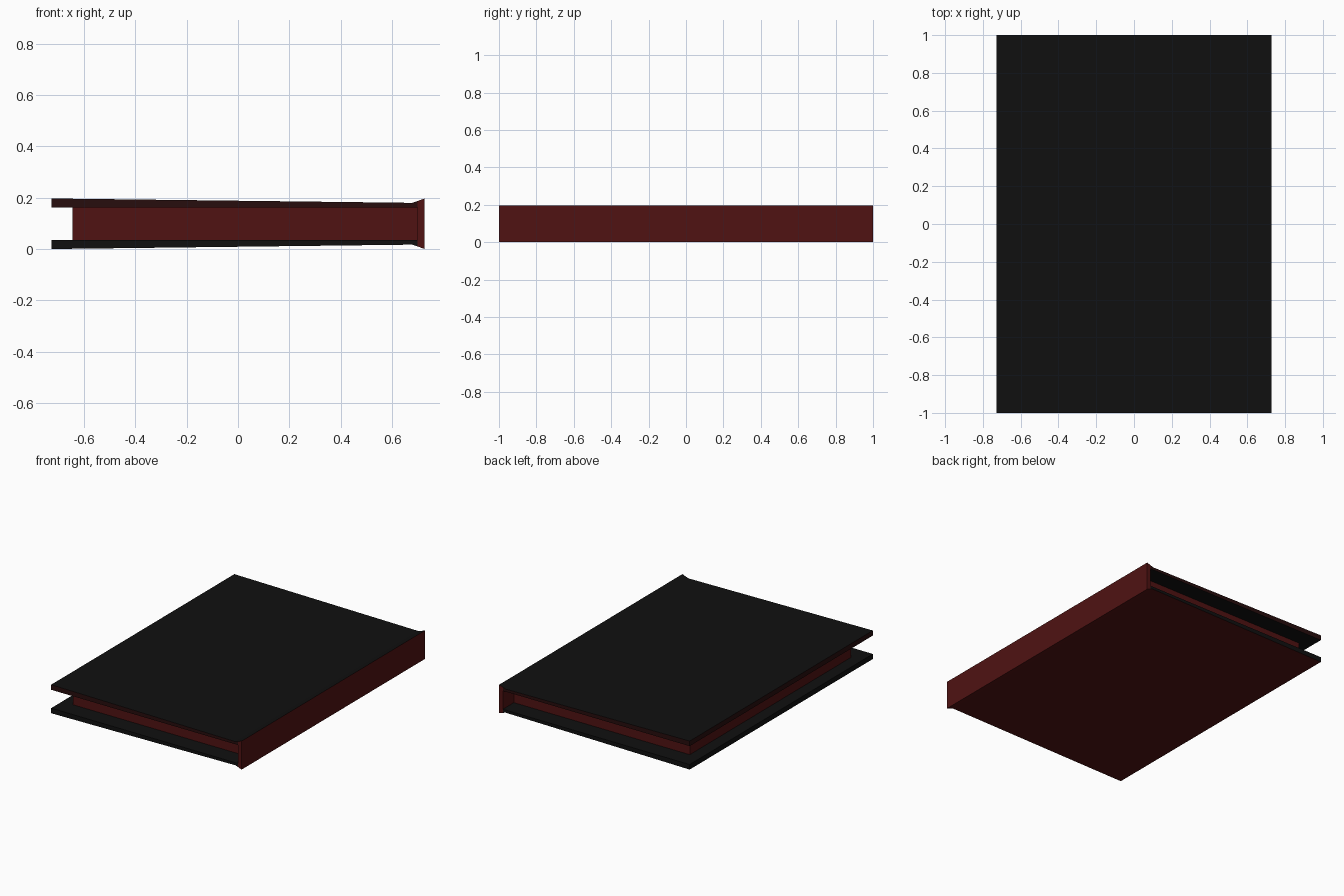
import bpy
import bmesh

old = bpy.data.objects.get("Cube")
if old:
    bpy.data.objects.remove(old, do_unlink=True)


def material(name, colour):
    m = bpy.data.materials.new(name)
    m.use_nodes = True
    m.diffuse_color = (*colour, 1)
    bsdf = m.node_tree.nodes["Principled BSDF"]
    bsdf.inputs["Base Color"].default_value = (*colour, 1)
    bsdf.inputs["Roughness"].default_value = 0.8
    return m


RED = material("leather red", (0.08, 0.006, 0.006))
BLACK = material("cover black", (0.005, 0.005, 0.005))
DARK = material("dark red edge", (0.02, 0.004, 0.004))


def extrude(name, profile, half, mats, rule):
    """Extrude an x-z profile along y; rule(normal) picks the material."""
    bm = bmesh.new()
    face = bm.faces.new([bm.verts.new((x, -half, z)) for x, z in profile])
    out = bmesh.ops.extrude_face_region(bm, geom=[face])
    moved = [g for g in out["geom"] if isinstance(g, bmesh.types.BMVert)]
    bmesh.ops.translate(bm, verts=moved, vec=(0, 2 * half, 0))
    bmesh.ops.recalc_face_normals(bm, faces=bm.faces)
    for f in bm.faces:
        f.material_index = rule(f.normal)
    mesh = bpy.data.meshes.new(name)
    bm.to_mesh(mesh)
    bm.free()
    for m in mats:
        mesh.materials.append(m)
    obj = bpy.data.objects.new(name, mesh)
    bpy.context.collection.objects.link(obj)
    return obj


HEIGHT = 0.197
EDGE = 0.728     # outer x of boards and spine
HINGE = 0.68     # groove where the boards meet the spine
INNER = 0.7      # inner face of the spine

# Boards taper towards the hinge
board = [(-EDGE, 0), (HINGE, 0.017), (INNER, 0.01), (INNER, 0.035), (-EDGE, 0.035)]
upper = [(x, HEIGHT - z) for x, z in board]

# Lower board: red underside, black edges and inside
extrude("lower_board", board, 1, [BLACK, RED], lambda n: int(n.z < -0.5))

# Upper board: black faces, dark red edges
extrude("upper_board", upper, 1, [BLACK, DARK], lambda n: int(abs(n.z) < 0.5))

# Spine flares out to full thickness: black above, red elsewhere
extrude("spine", [(INNER, 0.01), (EDGE, 0), (EDGE, HEIGHT), (INNER, HEIGHT - 0.01)],
        1, [RED, BLACK], lambda n: int(n.z > 0.5))

# Page block set in from the boards on three sides
extrude("page_block", [(-0.645, 0.03), (INNER, 0.03), (INNER, HEIGHT - 0.03),
                       (-0.645, HEIGHT - 0.03)], 0.88, [RED], lambda n: 0)
